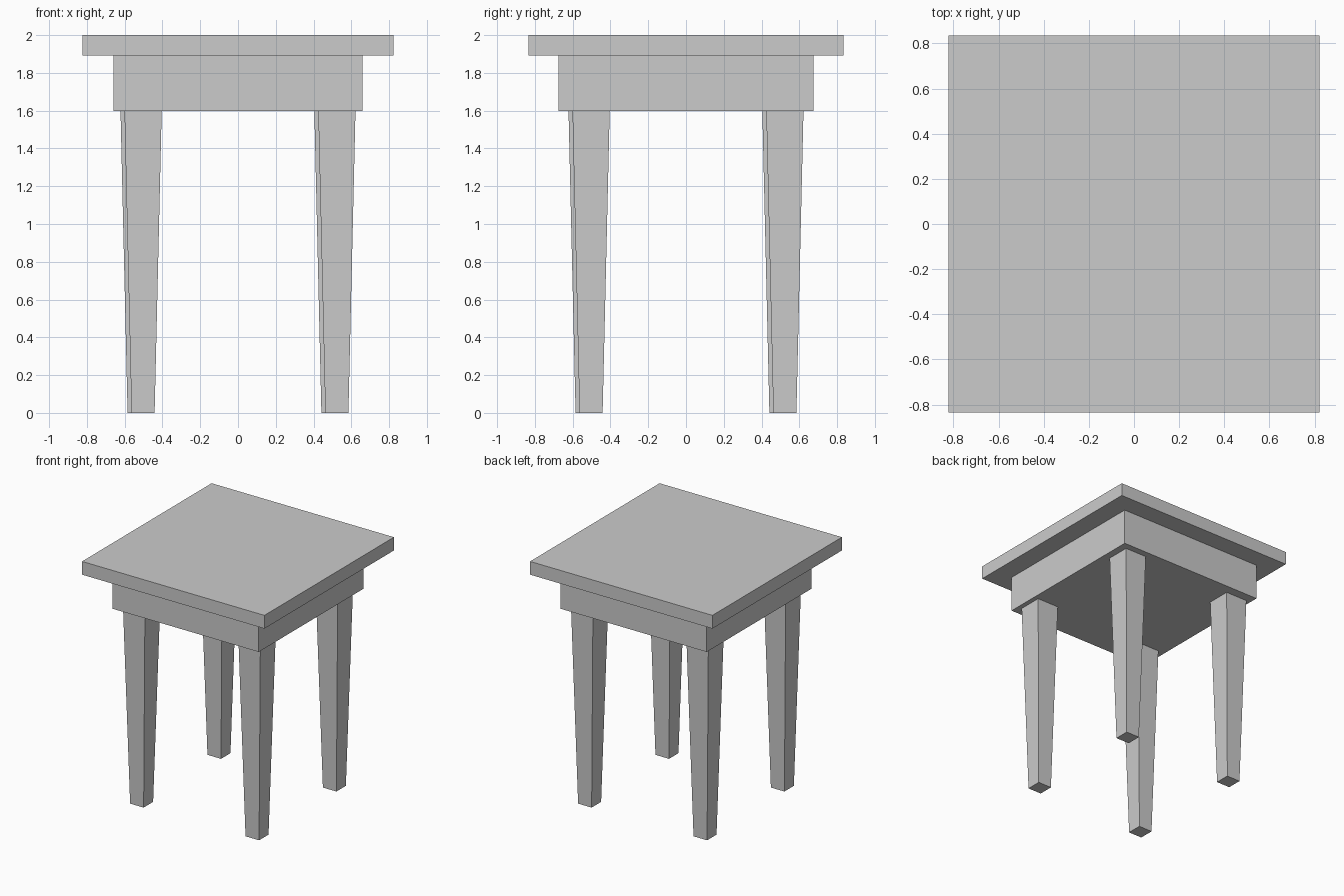
import bpy
import bmesh

if "Cube" in bpy.data.objects:
    bpy.data.objects.remove(bpy.data.objects["Cube"])


def tapered_box(name, center, bottom, top, z0, z1):
    """Box centred on (x, y), with half sizes given at the bottom and top."""
    bm = bmesh.new()
    bmesh.ops.create_cube(bm, size=2)
    for v in bm.verts:
        hx, hy = top if v.co.z > 0 else bottom
        v.co = (v.co.x * hx, v.co.y * hy, z1 - z0 if v.co.z > 0 else 0)
    mesh = bpy.data.meshes.new(name)
    bm.to_mesh(mesh)
    bm.free()
    obj = bpy.data.objects.new(name, mesh)
    obj.location = (center[0], center[1], z0)
    bpy.context.collection.objects.link(obj)
    return obj


# Table top and the solid apron beneath it
tapered_box("table_top", (0, 0), (0.822, 0.834), (0.822, 0.834), 1.892, 2.0)
tapered_box("apron", (0, 0), (0.66, 0.676), (0.66, 0.676), 1.598, 1.892)

# Four tapered legs, their layout turned very slightly about the centre
SPREAD, SHIFT = 0.513, 0.0105
for sy, depth in ((-1, "front"), (1, "back")):
    for sx, side in ((-1, "left"), (1, "right")):
        center = (sx * SPREAD - sy * SHIFT, sy * SPREAD + sx * SHIFT)
        tapered_box(f"{depth}_{side}_leg", center,
                    (0.061, 0.061), (0.0985, 0.0985), 0, 1.598)
